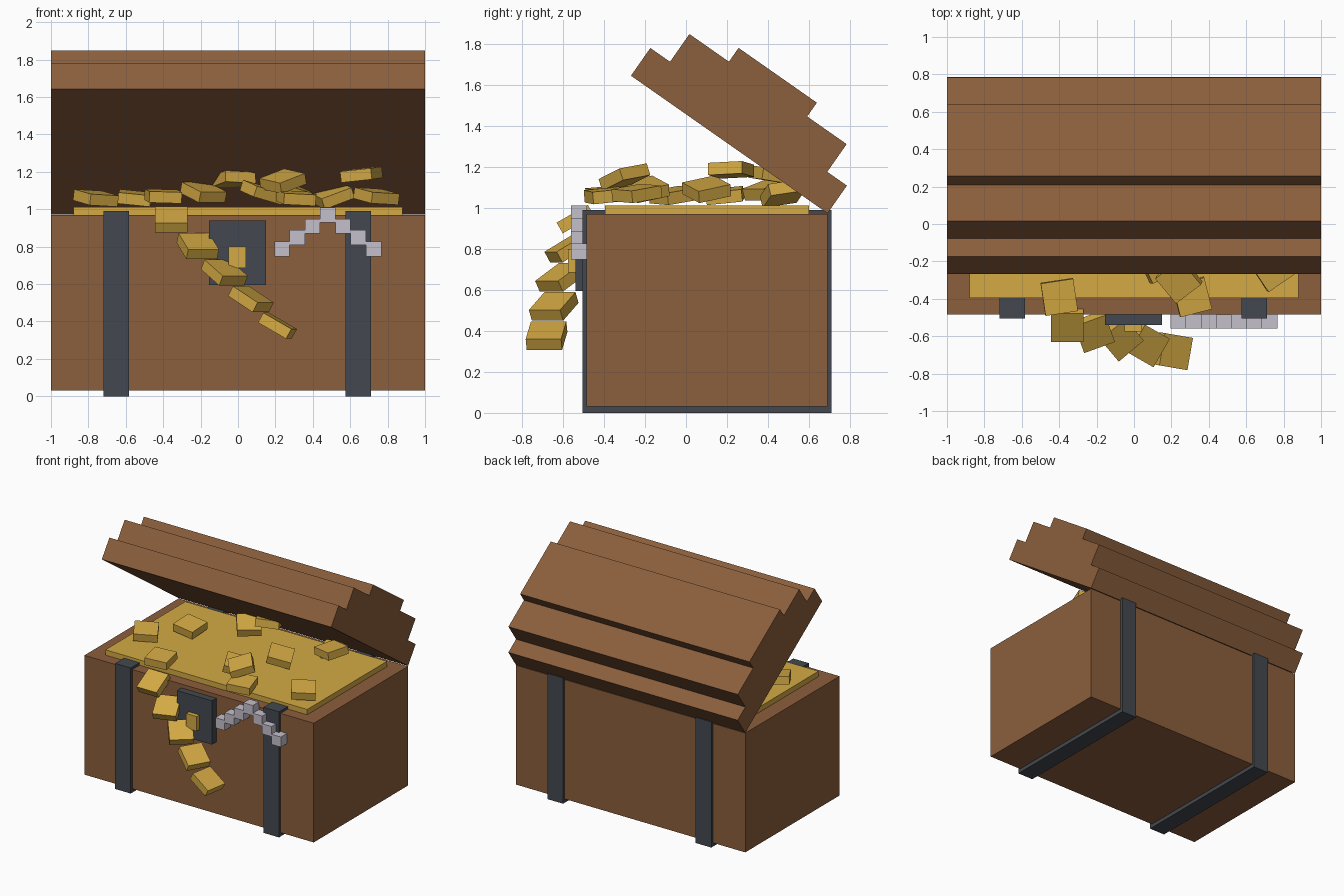
import bpy
import bmesh
from math import radians
from mathutils import Matrix, Euler

cube = bpy.data.objects.get("Cube")
if cube:
    bpy.data.objects.remove(cube, do_unlink=True)


def material(name, rgb):
    m = bpy.data.materials.new(name)
    m.use_nodes = True
    m.diffuse_color = (*rgb, 1)
    m.node_tree.nodes["Principled BSDF"].inputs["Base Color"].default_value = (*rgb, 1)
    return m


wood = material("brown_wood", (0.258, 0.112, 0.045))
iron = material("dark_iron", (0.056, 0.066, 0.080))
gold = material("gold", (0.658, 0.400, 0.058))
silver = material("silver", (0.56, 0.53, 0.60))


def add_object(name, bm, mat):
    bmesh.ops.recalc_face_normals(bm, faces=bm.faces)
    mesh = bpy.data.meshes.new(name)
    bm.to_mesh(mesh)
    bm.free()
    mesh.materials.append(mat)
    obj = bpy.data.objects.new(name, mesh)
    bpy.context.collection.objects.link(obj)
    return obj


def block(name, center, size, mat, rot=(0, 0, 0)):
    bm = bmesh.new()
    bmesh.ops.create_cube(bm, size=1, matrix=Matrix.Diagonal((*size, 1)))
    obj = add_object(name, bm, mat)
    obj.location = center
    obj.rotation_euler = Euler(rot)
    return obj


def span(name, x, y, z, mat):
    """Block given by its low and high limits on each axis."""
    lims = (x, y, z)
    return block(name, [(a + b) / 2 for a, b in lims], [b - a for a, b in lims], mat)


# Chest body, straps and treasure bed
span("chest_body", (-1, 1), (-0.485, 0.69), (0.03, 0.97), wood)
for side, x in (("right", -0.65), ("left", 0.643)):
    span(side + "_strap", (x - 0.068, x + 0.068), (-0.505, 0.71), (0, 0.99), iron)
span("treasure_bed", (-0.88, 0.88), (-0.395, 0.60), (0.9, 1.012), gold)

# Lock plate with keyhole block
span("lock_plate", (-0.155, 0.15), (-0.54, -0.47), (0.595, 0.94), iron)
span("lock_keyhole", (-0.05, 0.042), (-0.575, -0.5), (0.685, 0.80), gold)

# Stepped lid: half profile mirrored, extruded along x, tilted on the back hinge
depth = 1.17
half = [(0, 0), (0, 0.165), (0.117, 0.165), (0.117, 0.33), (0.352, 0.33), (0.352, 0.412)]
profile = half + [(depth - d, h) for d, h in reversed(half)]
bm = bmesh.new()
face = bm.faces.new([bm.verts.new((-1, -d, h)) for d, h in profile])
ext = bmesh.ops.extrude_face_region(bm, geom=[face])
bmesh.ops.translate(bm, vec=(2, 0, 0),
                    verts=[g for g in ext["geom"] if isinstance(g, bmesh.types.BMVert)])
lid = add_object("lid", bm, wood)
lid.location = (0, 0.69, 0.973)
lid.rotation_euler = (radians(-35), 0, 0)

# Silver chain draped over the front edge
for i in range(7):
    z = 0.97 - 0.061 * abs(i - 3)
    block(f"chain_link_{i + 1}", (0.235 + 0.0817 * i, -0.522, z), (0.082, 0.076, 0.08), silver)

# Coins tumbling down the front, each turned further than the last
coin = (0.175, 0.175, 0.06)
for i in range(5):
    block(f"falling_coin_{i + 1}", (-0.357 + 0.142 * i, -0.54 - 0.035 * i, 0.945 - 0.142 * i),
          coin, gold, (0.52, 0, 0.35 * i))

# Loose coins on the pile: location, then tilt, roll and yaw
pile = [
    ((-0.76, -0.06, 1.06), (0.15, 0.05, 0.55)),
    ((-0.40, -0.39, 1.07), (0.08, 0.03, 0.15)),
    ((-0.55, 0.19, 1.06), (0.10, 0.10, -0.05)),
    ((-0.185, 0.40, 1.09), (0.30, 0.0, 0.65)),
    ((-0.02, 0.42, 1.16), (-0.15, 0.05, 0.40)),
    ((0.31, -0.39, 1.06), (0.10, 0.05, 0.25)),
    ((0.24, -0.30, 1.15), (0.15, -0.30, 0.65)),
    ((0.13, -0.20, 1.09), (0.20, 0.25, 0.50)),
    ((0.30, 0.10, 1.09), (0.20, 0.25, 0.50)),
    ((0.66, 0.22, 1.185), (0.05, -0.10, -0.35)),
    ((0.74, -0.24, 1.07), (0.15, 0.05, 0.60)),
    ((0.51, 0.47, 1.07), (0.15, -0.35, 0.25)),
]
for i, (loc, rot) in enumerate(pile):
    block(f"pile_coin_{i + 1}", loc, coin, gold, rot)
